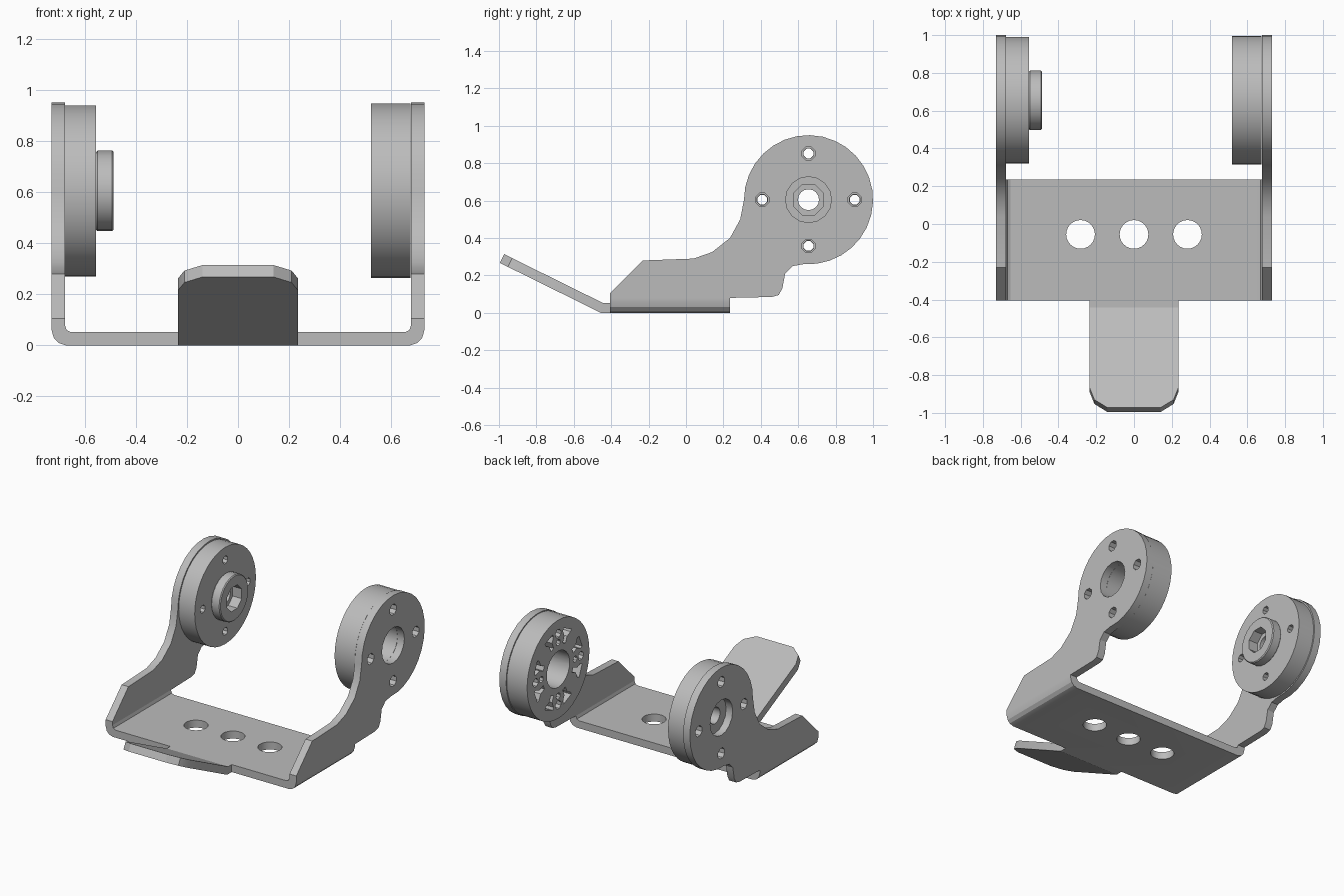
import bpy, bmesh
from math import sin, cos, pi, radians
from mathutils import Matrix, Vector

cube = bpy.data.objects.get("Cube")
if cube:
    bpy.data.objects.remove(cube, do_unlink=True)

metal = bpy.data.materials.new("plain grey metal")
metal.use_nodes = True
GREY = (0.5, 0.5, 0.5, 1)
metal.diffuse_color = GREY
metal.node_tree.nodes["Principled BSDF"].inputs["Base Color"].default_value = GREY

CY, CZ = 0.655, 0.605      # pivot axis of both arms
T = 0.052                  # sheet thickness
OUT, INN = 0.73, 0.678     # outer and inner faces of the arms
FRONT, BACK = -0.405, 0.235


def circle(a, b, r, n, turn=0.0):
    return [(a + r * cos(turn + 2 * pi * i / n), b + r * sin(turn + 2 * pi * i / n)) for i in range(n)]


def place(axis, a, b, h):
    return {"x": (h, a, b), "y": (a, h, b), "z": (a, b, h)}[axis]


def prism(name, outlines, axis, lo, hi, bevel=0.0):
    """Extrude one or more outlines along an axis."""
    bm = bmesh.new()
    for pts in outlines:
        bottom = [bm.verts.new(place(axis, a, b, lo)) for a, b in pts]
        top = [bm.verts.new(place(axis, a, b, hi)) for a, b in pts]
        caps = [bm.faces.new(bottom), bm.faces.new(top)]
        for i in range(len(pts)):
            j = (i + 1) % len(pts)
            bm.faces.new((bottom[i], bottom[j], top[j], top[i]))
        if bevel:
            rim = [e for f in caps for e in f.edges]
            bmesh.ops.bevel(bm, geom=rim, offset=bevel, segments=1, affect="EDGES")
    bmesh.ops.recalc_face_normals(bm, faces=bm.faces)
    mesh = bpy.data.meshes.new(name)
    bm.to_mesh(mesh)
    bm.free()
    mesh.materials.append(metal)
    obj = bpy.data.objects.new(name, mesh)
    bpy.context.collection.objects.link(obj)
    return obj


def activate(obj):
    bpy.ops.object.select_all(action="DESELECT")
    obj.select_set(True)
    bpy.context.view_layer.objects.active = obj


def cut(obj, outlines, axis, lo, hi):
    """Drill the outlines out of an object."""
    tool = prism("cutter", outlines, axis, lo, hi)
    tool.hide_render = True
    mod = obj.modifiers.new("cut", "BOOLEAN")
    mod.operation, mod.solver, mod.object = "DIFFERENCE", "EXACT", tool
    activate(obj)
    bpy.ops.object.modifier_apply(modifier="cut")
    bpy.data.objects.remove(tool, do_unlink=True)


def finish(obj):
    activate(obj)
    bpy.ops.object.shade_smooth_by_angle(angle=radians(25))


def bolts(r, count=4):
    return [circle(a, b, r, 8, pi / 8) for a, b in circle(CY, CZ, 0.247, count)]


# U-shaped base with rounded bends
outer = [(OUT, 0.08), (OUT, 0.06), (0.722, 0.03), (0.704, 0.01), (0.675, 0)]
inner = [(0.655, T), (0.671, 0.06), (INN, 0.08)]
half = outer[::-1] + inner[::-1]
section = half + [(-x, z) for x, z in reversed(half)]
base = prism("base_bracket", [section], "y", FRONT, BACK)
cut(base, [circle(x, -0.055, 0.076, 24) for x in (-0.283, 0, 0.283)], "z", -0.1, 0.2)
finish(base)

# Bent front tongue with clipped corners
tab = prism("tongue_root", [[(-0.235, -0.455), (0.235, -0.455), (0.235, FRONT), (-0.235, FRONT)]], "z", 0, T)
finish(tab)
side = [(0.235, 0), (0.235, -0.485), (0.21, -0.555), (0.14, -0.603)]
tongue = prism("tongue", [side + [(-x, y) for x, y in reversed(side)]], "z", 0, T)
tongue.data.transform(Matrix.Translation(Vector((0, -0.455, 0))) @ Matrix.Rotation(radians(-26.3), 4, "X"))
finish(tongue)

# Side arms: ramped foot, swept neck and round head
foot = [(BACK, 0.08), (FRONT, 0.08), (FRONT, 0.105), (-0.23, 0.28), (0.04, 0.29),
        (0.14, 0.325), (0.235, 0.4), (0.29, 0.5)]
head = [(CY + 0.345 * cos(t), CZ + 0.345 * sin(t))
        for t in (radians(180 - i * 274 / 24) for i in range(25))]
neck = [(0.57, 0.25), (0.53, 0.21), (0.515, 0.13), (0.495, 0.095), (0.46, 0.085)]
for label, s in (("left", 1), ("right", -1)):
    arm = prism(label + "_arm", [foot + head + neck], "x", *sorted((s * INN, s * OUT)))
    cut(arm, bolts(0.038) + [circle(CY, CZ, 0.123, 16)], "x", *sorted((s * 0.6, s * 0.8)))
    finish(arm)

# Left wheel: open bore, bolt holes and a ring of flared pockets
horn = prism("left_wheel", [circle(CY, CZ, 0.341, 40)], "x", 0.52, 0.675, 0.004)
cut(horn, bolts(0.03) + [circle(CY, CZ, 0.125, 24)], "x", 0.4, 0.8)
pockets = []
for k in range(8):
    t = (k + 0.5) * pi / 4
    wedge = [(0.17, -0.016), (0.215, -0.016), (0.245, -0.045), (0.265, -0.045)]
    wedge += [(r, -w) for r, w in reversed(wedge)]
    pockets.append([(CY + r * cos(t) - w * sin(t), CZ + r * sin(t) + w * cos(t)) for r, w in wedge])
extra = [circle(a, b, 0.022, 8) for a, b in circle(CY, CZ, 0.185, 4)]
cut(horn, pockets + extra, "x", 0.4, 0.58)
finish(horn)

# Right wheel with a raised, stepped hub
wheel = prism("right_wheel", [circle(CY, CZ, 0.335, 40)], "x", -0.68, -0.556, 0.009)
cut(wheel, bolts(0.028) + [circle(CY, CZ, 0.056, 16)], "x", -0.8, -0.4)
finish(wheel)
hub = prism("right_hub", [circle(CY, CZ, 0.158, 24)], "x", -0.556, -0.487, 0.006)
cut(hub, [circle(CY, CZ, 0.088, 8, pi / 8)], "x", -0.8, -0.4)
finish(hub)
